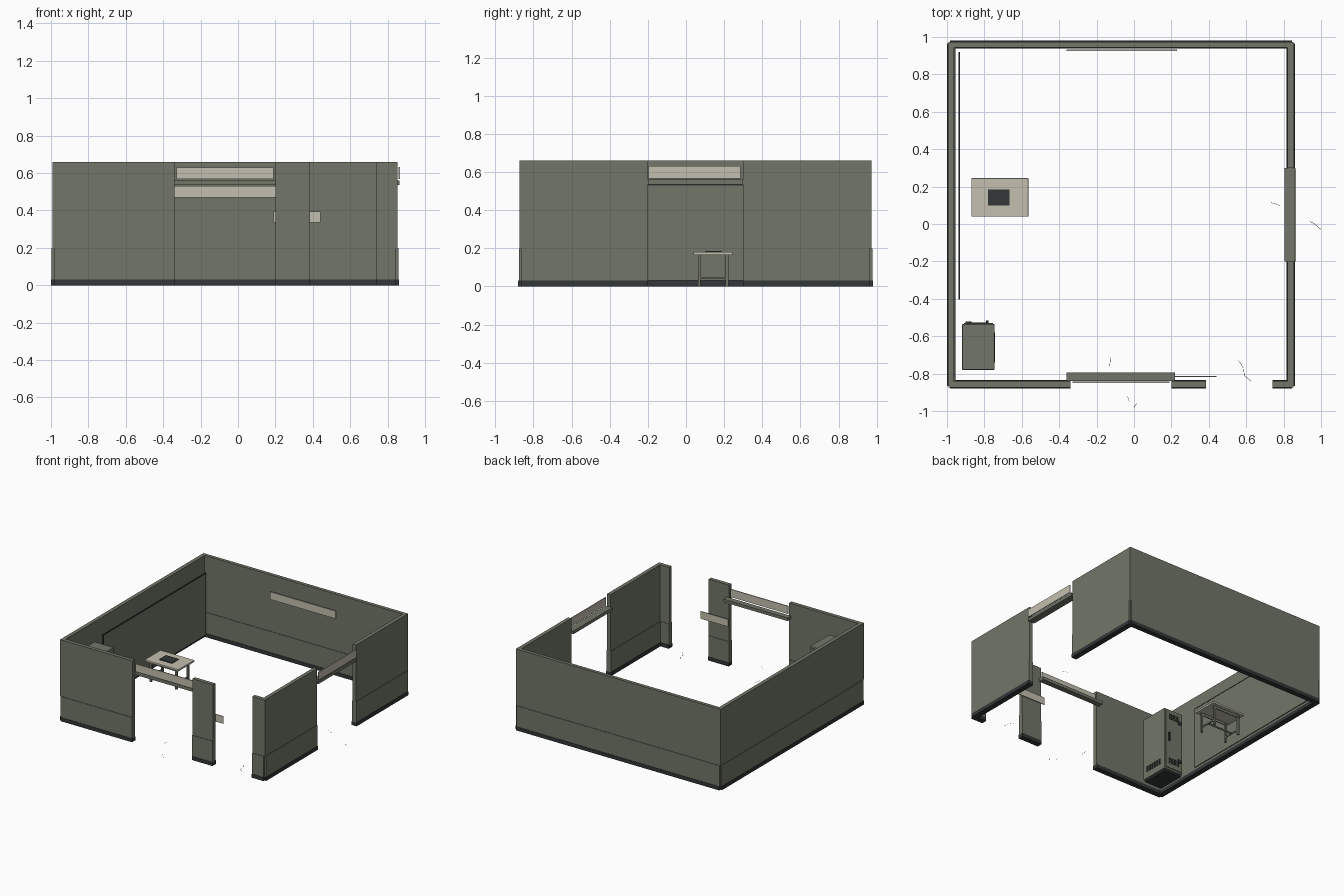
import bpy
from mathutils import Vector

cube = bpy.data.objects.get("Cube")
if cube:
    bpy.data.objects.remove(cube, do_unlink=True)


def material(name, rgb):
    m = bpy.data.materials.new(name)
    m.use_nodes = True
    m.diffuse_color = (*rgb, 1)
    m.node_tree.nodes["Principled BSDF"].inputs["Base Color"].default_value = (*rgb, 1)
    return m


PAINT = material("grey green paint", (0.165, 0.18, 0.14))
DARK = material("dark slate", (0.032, 0.038, 0.038))
CREAM = material("pale cream", (0.55, 0.52, 0.43))
INK = material("near black", (0.012, 0.013, 0.013))


def box(name, x, y, z, mat, bevel=0):
    """Box from (low, high) ranges along each axis."""
    corners = [(a, b, c) for a in x for b in y for c in z]
    faces = [(0, 1, 3, 2), (4, 6, 7, 5), (0, 4, 5, 1), (2, 3, 7, 6), (0, 2, 6, 4), (1, 5, 7, 3)]
    mesh = bpy.data.meshes.new(name)
    mesh.from_pydata(corners, [], faces)
    mesh.materials.append(mat)
    ob = bpy.data.objects.new(name, mesh)
    bpy.context.collection.objects.link(ob)
    if bevel:
        mod = ob.modifiers.new("Bevel", "BEVEL")
        mod.width = bevel
        mod.segments = 2
    return ob


def wall(name, axis, length, across, trim):
    """Wall run with a wider wainscot and a dark plinth; trim is the inset at each end."""
    inset = (length[0] + trim[0], length[1] - trim[1])
    layers = (("upper", length, 0.007, (0.2, 0.66), PAINT),
              ("wainscot", inset, 0.003, (0.03, 0.2), PAINT),
              ("plinth", inset, 0, (0, 0.03), DARK))
    for part, run, thin, z, mat in layers:
        side = (across[0] + thin, across[1] - thin)
        x, y = (run, side) if axis == "x" else (side, run)
        box(f"{name}_{part}", x, y, z, mat)


# Walls, with two doorways and one full-height gap
FRONT, BACK, LEFT, RIGHT = (-0.88, -0.835), (0.938, 0.98), (-1, -0.955), (0.815, 0.86)
wall("back_wall", "x", (-0.993, 0.853), BACK, (0.008, 0.008))
wall("west_wall", "y", (-0.873, 0.973), LEFT, (0.008, 0.008))
wall("front_wall", "x", (-0.993, -0.34), FRONT, (0.008, 0))
wall("front_pillar", "x", (0.2, 0.385), FRONT, (0, 0))
wall("front_corner", "x", (0.74, 0.853), FRONT, (0, 0.008))
wall("east_wall_front", "y", (-0.873, -0.2), RIGHT, (0.008, 0))
wall("east_wall_back", "y", (0.3, 0.973), RIGHT, (0, 0.008))

# Doorway beams and the sign boards above them
box("front_beam", (-0.36, 0.22), (-0.84, -0.795), (0.535, 0.56), PAINT)
box("front_sign", (-0.33, 0.19), (-0.85, -0.842), (0.567, 0.63), CREAM)
box("east_beam", (0.805, 0.863), (-0.2, 0.3), (0.535, 0.56), PAINT)
box("east_sign", (0.858, 0.866), (-0.197, 0.287), (0.567, 0.632), CREAM)
box("back_sign", (-0.36, 0.23), (0.925, 0.933), (0.47, 0.532), CREAM)
box("pillar_sign", (0.19, 0.44), (-0.818, -0.812), (0.335, 0.395), CREAM)

# Large thin panel standing off the inner wall, with a dark rim
box("wall_panel", (-0.937, -0.931), (-0.4, 0.92), (0.03, 0.53), PAINT)
box("panel_top_rim", (-0.939, -0.929), (-0.404, 0.92), (0.53, 0.535), DARK)
box("panel_end_rim", (-0.939, -0.929), (-0.404, -0.4), (0.03, 0.53), DARK)

# Table
box("table_top", (-0.87, -0.565), (0.04, 0.245), (0.165, 0.18), CREAM, 0.002)
box("table_pad", (-0.78, -0.665), (0.1, 0.185), (0.18, 0.186), DARK)
for x in (-0.84, -0.61):
    for y in (0.062, 0.208):
        box("table_leg", (x, x + 0.015), (y, y + 0.015), (0, 0.165), PAINT)
    box("table_side_rail", (x + 0.004, x + 0.011), (0.077, 0.208), (0.038, 0.05), PAINT)
for y in (0.066, 0.212):
    box("table_apron", (-0.825, -0.61), (y, y + 0.007), (0.145, 0.165), PAINT)
box("table_stretcher", (-0.829, -0.606), (0.139, 0.146), (0.038, 0.05), PAINT)

# Locker with door, vents, handle and hinges
box("locker_body", (-0.92, -0.745), (-0.78, -0.535), (0.015, 0.535), PAINT, 0.006)
box("locker_base", (-0.912, -0.753), (-0.772, -0.543), (0, 0.016), DARK)
box("locker_door", (-0.91, -0.755), (-0.536, -0.528), (0.03, 0.52), PAINT, 0.002)
for base in (0.07, 0.45):
    for i in range(4):
        z = base + i * 0.013
        box("door_vent", (-0.88, -0.785), (-0.529, -0.526), (z, z + 0.006), INK)
for i in range(4):
    z = 0.07 + i * 0.013
    box("side_vent", (-0.746, -0.743), (-0.74, -0.58), (z, z + 0.006), INK)
box("locker_handle", (-0.79, -0.778), (-0.529, -0.515), (0.26, 0.33), INK)
for z in (0.1, 0.43):
    box("locker_hinge", (-0.9, -0.87), (-0.529, -0.521), (z, z + 0.03), DARK)


# Hairline cracks on the ground
def crack(points):
    mesh = bpy.data.meshes.new("ground_crack")
    verts, faces = [], []
    for a, b in zip(points, points[1:]):
        a, b = Vector((*a, 0.001)), Vector((*b, 0.001))
        d = (b - a).normalized()
        side = Vector((-d.y, d.x, 0)) * 0.001
        n = len(verts)
        verts += [a - side, b - side, b + side, a + side]
        faces.append((n, n + 1, n + 2, n + 3))
    mesh.from_pydata(verts, [], faces)
    mesh.materials.append(DARK)
    bpy.context.collection.objects.link(bpy.data.objects.new("ground_crack", mesh))


crack([(0.56, -0.73), (0.585, -0.77), (0.59, -0.81), (0.625, -0.84)])
crack([(-0.125, -0.71), (-0.13, -0.76)])
crack([(-0.035, -0.92), (-0.025, -0.95)])
crack([(0, -0.98), (0.015, -0.96)])
crack([(0.73, 0.115), (0.78, 0.1)])
crack([(0.94, 0.015), (0.965, 0), (1, -0.03)])
